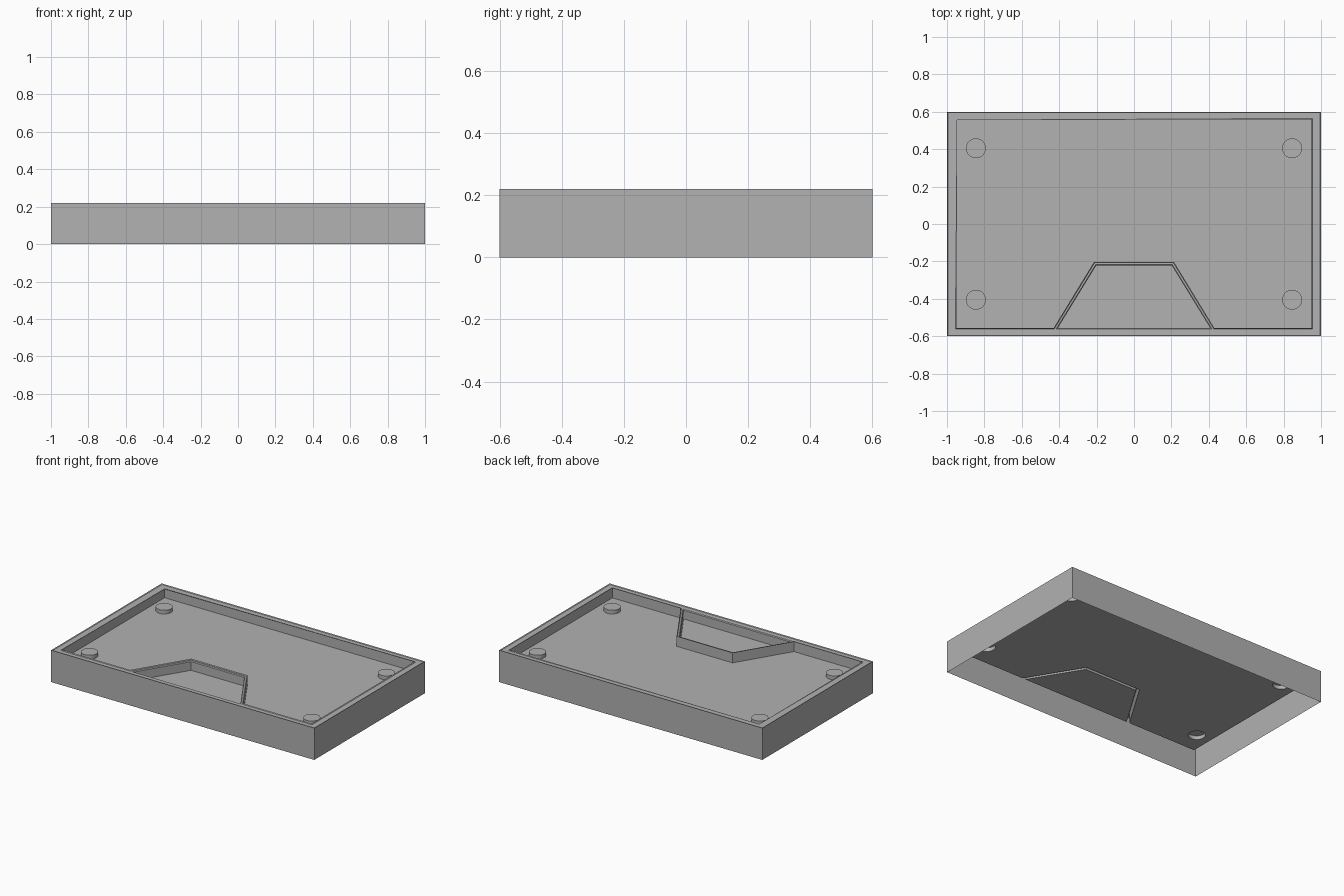
import bpy, bmesh, math
from mathutils import Vector

cube = bpy.data.objects.get("Cube")
if cube:
    bpy.data.objects.remove(cube, do_unlink=True)

TOP, FLOOR, PAD_TOP = 0.2145, 0.15, 0.176
PAD_R, PAD_X, PAD_Y = 0.053, 0.845, 0.405
SIDES, EDGE = 40, 0.005

grey = bpy.data.materials.new("matte_grey")
grey.use_nodes = True
grey.diffuse_color = (0.445, 0.445, 0.445, 1)
grey.node_tree.nodes["Principled BSDF"].inputs["Base Color"].default_value = grey.diffuse_color


def mirrored(half):
    """Close a half outline (x > 0) with its mirror image."""
    return half + [(-x, y) for x, y in reversed(half)]


def circle(cx, cy, r):
    steps = [2 * math.pi * i / SIDES for i in range(SIDES)]
    return [(cx + r * math.cos(a), cy + r * math.sin(a)) for a in steps]


def ring(bm, outline, z):
    verts = [bm.verts.new((x, y, z)) for x, y in outline]
    edges = [bm.edges.new((v, verts[i - 1])) for i, v in enumerate(verts)]
    return verts, edges


def wall(bm, a, b):
    for i in range(len(a)):
        bm.faces.new((a[i - 1], a[i], b[i], b[i - 1]))


def fill(bm, *edge_loops):
    """Flat face bounded by one outer loop and any hole loops."""
    edges = [e for loop in edge_loops for e in loop]
    bmesh.ops.triangle_fill(bm, use_beauty=True, edges=edges, normal=Vector((0, 0, 1)))


def finish(bm, name, top):
    # small chamfer along every sharp top edge
    sharp = [e for e in bm.edges if len(e.link_faces) == 2
             and all(abs(v.co.z - top) < 1e-5 for v in e.verts)
             and e.calc_face_angle(0) > 1]
    bmesh.ops.bevel(bm, geom=sharp, offset=EDGE, segments=1, affect='EDGES')
    bmesh.ops.recalc_face_normals(bm, faces=bm.faces)
    highest = max(bm.faces, key=lambda f: f.calc_center_median().z)
    if highest.normal.z < 0:
        bmesh.ops.reverse_faces(bm, faces=bm.faces)
    mesh = bpy.data.meshes.new(name)
    bm.to_mesh(mesh)
    bm.free()
    mesh.materials.append(grey)
    obj = bpy.data.objects.new(name, mesh)
    bpy.context.collection.objects.link(obj)
    return obj


# Outlines: outer skirt, main recess around the ridge, pocket inside the ridge
outer = mirrored([(1, 0.6), (1, -0.6)])
recess = mirrored([(0.95, 0.56), (0.95, -0.557), (0.43, -0.557), (0.213, -0.202)])
pocket = mirrored([(0.408, -0.557), (0.202, -0.222)])
pads = [(sx * PAD_X, sy * PAD_Y) for sx in (-1, 1) for sy in (-1, 1)]

# Tray shell, open underneath, with a hollow rim and ridge
bm = bmesh.new()
skirt_low, _ = ring(bm, outer, 0)
skirt_top, rim_edges = ring(bm, outer, TOP)
wall(bm, skirt_low, skirt_top)
top_edges = [rim_edges]
for outline in (recess, pocket):
    high, high_edges = ring(bm, outline, TOP)
    low, low_edges = ring(bm, outline, FLOOR)
    wall(bm, high, low)
    top_edges.append(high_edges)
    holes = []
    if outline is recess:
        holes = [ring(bm, circle(x, y, PAD_R), FLOOR)[1] for x, y in pads]
    fill(bm, low_edges, *holes)
fill(bm, *top_edges)
finish(bm, "tray_shell", TOP)

# Raised round pads in the corners, hollow underneath
for i, (x, y) in enumerate(pads):
    bm = bmesh.new()
    base, _ = ring(bm, circle(x, y, PAD_R), FLOOR)
    cap, _ = ring(bm, circle(x, y, PAD_R), PAD_TOP)
    wall(bm, base, cap)
    bm.faces.new(cap)
    pad = finish(bm, f"corner_pad_{i + 1}", PAD_TOP)
    bpy.ops.object.select_all(action='DESELECT')
    pad.select_set(True)
    bpy.context.view_layer.objects.active = pad
    bpy.ops.object.shade_smooth_by_angle(angle=math.radians(30))
